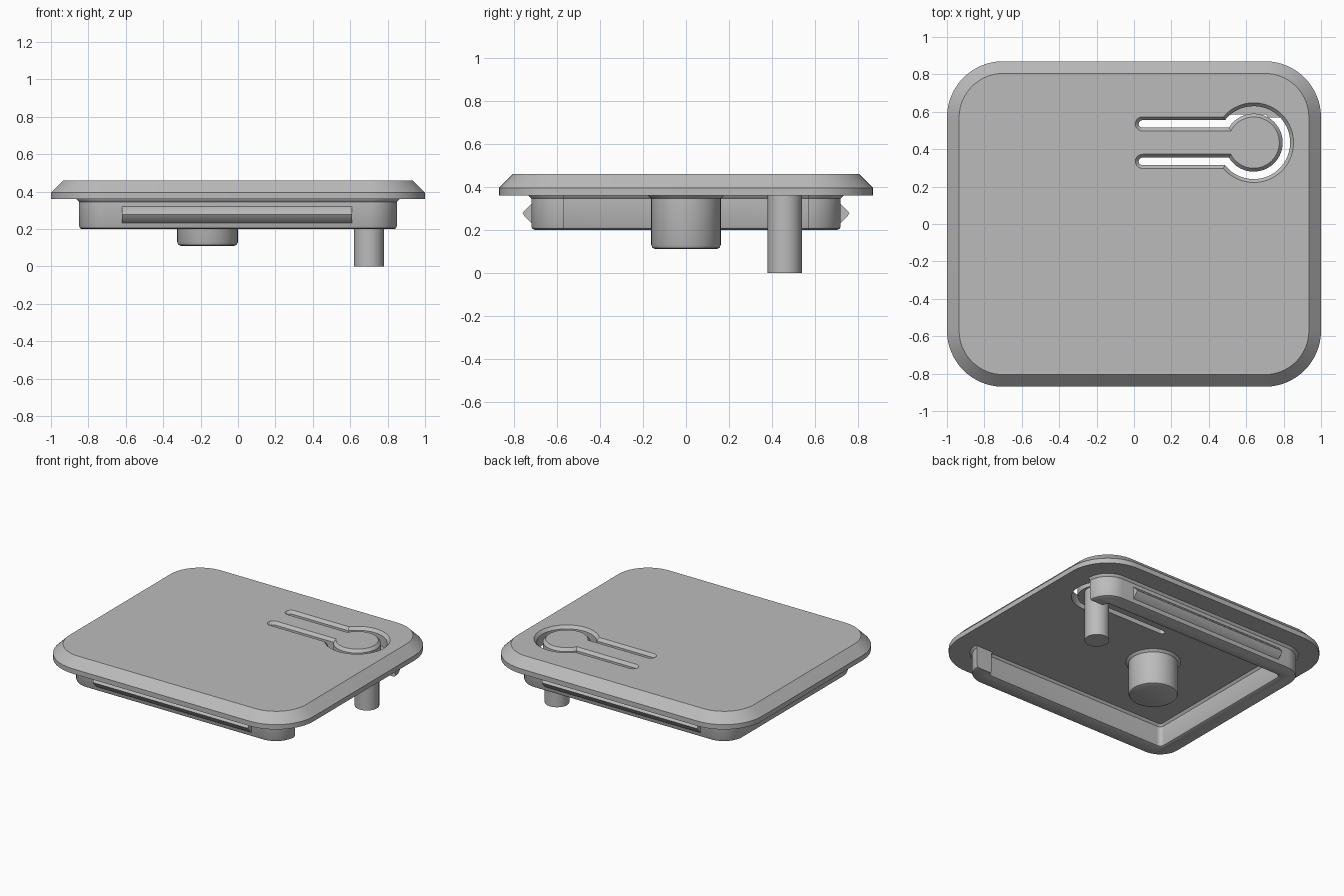
import bpy, bmesh
from math import sin, cos, pi, sqrt, atan2, radians

if "Cube" in bpy.data.objects:
    bpy.data.objects.remove(bpy.data.objects["Cube"])

grey = bpy.data.materials.new("plain_grey")
grey.use_nodes = True
colour = (0.5, 0.5, 0.5, 1)
grey.diffuse_color = colour
grey.node_tree.nodes["Principled BSDF"].inputs["Base Color"].default_value = colour


def arc(cx, cy, r, start, end, n):
    steps = [start + (end - start) * i / n for i in range(n + 1)]
    return [(cx + r * cos(a), cy + r * sin(a)) for a in steps]


def loft(name, rings):
    """Solid through matching closed rings of 3D points, capped at both ends."""
    bm = bmesh.new()
    loops = [[bm.verts.new(p) for p in ring] for ring in rings]
    for a, b in zip(loops, loops[1:]):
        for i in range(len(a)):
            j = (i + 1) % len(a)
            bm.faces.new((a[i], a[j], b[j], b[i]))
    bm.faces.new(loops[0])
    bm.faces.new(loops[-1])
    bmesh.ops.recalc_face_normals(bm, faces=bm.faces)
    mesh = bpy.data.meshes.new(name)
    bm.to_mesh(mesh)
    bm.free()
    obj = bpy.data.objects.new(name, mesh)
    bpy.context.collection.objects.link(obj)
    mesh.materials.append(grey)
    return obj


def stack(name, outline, levels):
    """Loft outline(offset) through (z, offset) levels."""
    return loft(name, [[(x, y, z) for x, y in outline(o)] for z, o in levels])


def smooth(obj):
    bpy.ops.object.select_all(action="DESELECT")
    obj.select_set(True)
    bpy.context.view_layer.objects.active = obj
    bpy.ops.object.shade_smooth_by_angle(angle=radians(30))


# Lid plate with chamfered upper edge
def plate_outline(o):
    pts = []
    for k, (sx, sy) in enumerate([(1, 1), (-1, 1), (-1, -1), (1, -1)]):
        pts += arc(sx * 0.7, sy * 0.57, 0.3 + o, k * pi / 2, (k + 1) * pi / 2, 16)
    return pts


plate = stack("lid_plate", plate_outline, [(0.36, 0), (0.395, 0), (0.46, -0.065)])

# Keyhole slot that frees the push button and its spring tongue
BX, BY, START = 0.64, 0.435, 0.045


def slot_outline(w):
    def keyhole(d):
        r, h = 0.175 + d, 0.1 + d
        a = pi - atan2(h, sqrt(r * r - h * h))
        return arc(BX, BY, r, a, -a, 56)
    lower_end = arc(START, BY - 0.1, w, 1.5 * pi, 0.5 * pi, 10)
    upper_end = arc(START, BY + 0.1, w, 1.5 * pi, 0.5 * pi, 10)
    return keyhole(w) + lower_end + keyhole(-w)[::-1] + upper_end


cutter = stack("slot_cutter", slot_outline,
               [(0.3, 0.02), (0.44, 0.02), (0.46, 0.038), (0.48, 0.038)])
cutter.hide_render = True
cut = plate.modifiers.new("slot", "BOOLEAN")
cut.operation = "DIFFERENCE"
cut.solver = "EXACT"
cut.object = cutter
bpy.context.view_layer.objects.active = plate
bpy.ops.object.modifier_apply(modifier=cut.name)
bpy.data.objects.remove(cutter)
smooth(plate)


# Three-sided rim under the lid, open on the left side
def rim_outline(o):
    corners = [(0.7, 0.57, 0), (-0.7, 0.57, 1), (-0.7, -0.57, 2), (0.7, -0.57, 3)]
    outer, inner = [], []
    for cx, cy, k in corners:
        outer += arc(cx, cy, 0.15 + o, k * pi / 2, (k + 1) * pi / 2, 12)
        inner += arc(cx, cy, 0.03 - o, k * pi / 2, (k + 1) * pi / 2, 12)
    return outer + inner[::-1]


smooth(stack("lid_rim", rim_outline, [(0.365, 0.015), (0.358, 0.013), (0.345, 0),
                                      (0.215, 0), (0.205, -0.005), (0.2, -0.015)]))

# Snap ridges on the front and back of the rim
ridge = [(0.71, 0.325), (0.72, 0.32), (0.753, 0.288), (0.76, 0.277),
         (0.753, 0.265), (0.72, 0.232), (0.71, 0.227)]
for name, side in (("front_snap_ridge", -1), ("back_snap_ridge", 1)):
    smooth(loft(name, [[(x, side * y, z) for y, z in ridge] for x in (-0.62, 0.61)]))

# Round boss under the lid, and the pin under the button
smooth(stack("round_boss", lambda r: arc(-0.163, 0, r, 0, 2 * pi * 47 / 48, 47),
             [(0.365, 0.182), (0.357, 0.176), (0.345, 0.162), (0.13, 0.162),
              (0.116, 0.156), (0.11, 0.142)]))
smooth(stack("button_pin", lambda r: arc(0.7, 0.46, r, 0, 2 * pi * 39 / 40, 39),
             [(0.38, 0.08), (0, 0.08)]))
